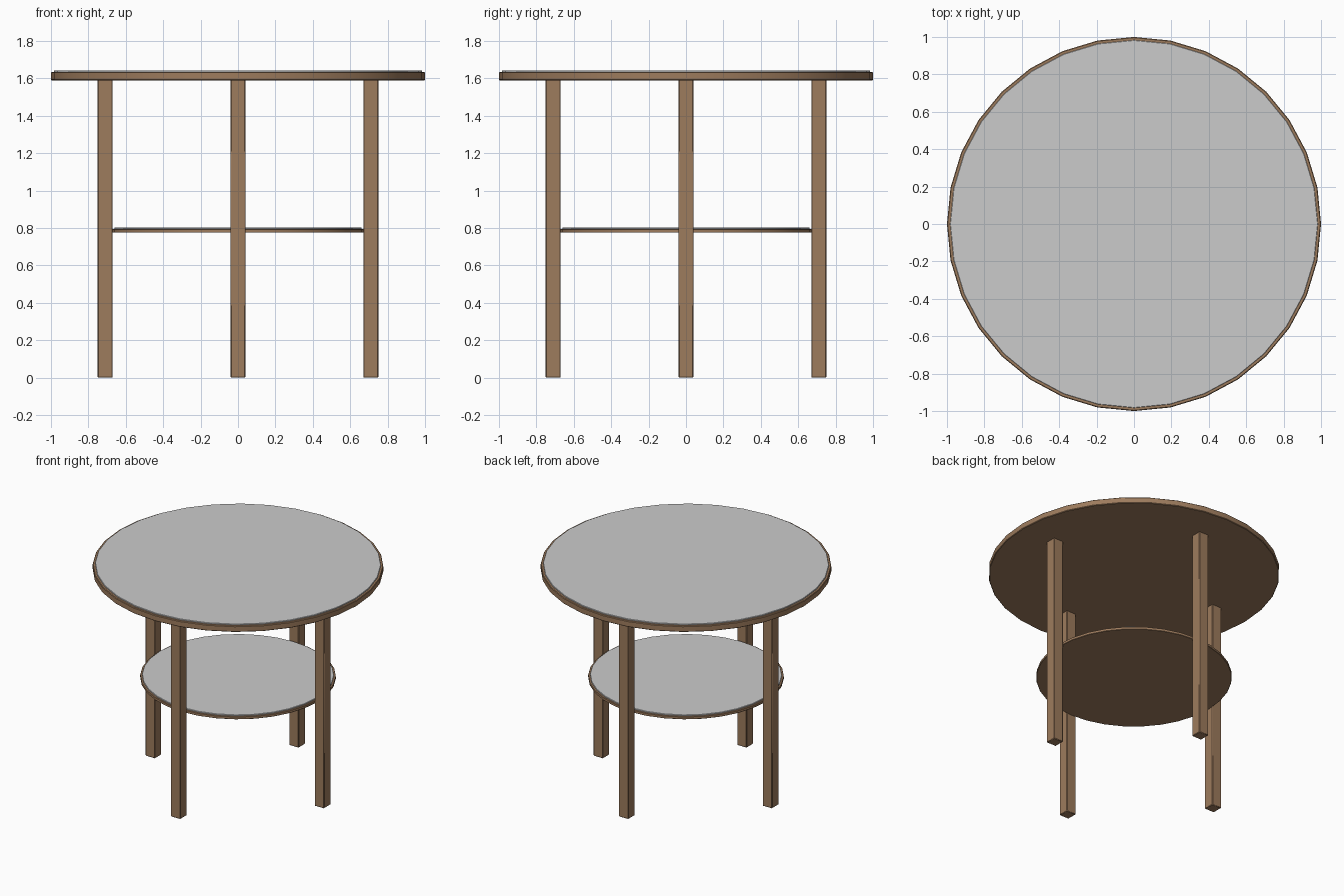
import bpy, math

if "Cube" in bpy.data.objects:
    bpy.data.objects.remove(bpy.data.objects["Cube"])

def material(name, rgb):
    m = bpy.data.materials.new(name)
    m.diffuse_color = (*rgb, 1)
    m.use_nodes = True
    m.node_tree.nodes["Principled BSDF"].inputs["Base Color"].default_value = m.diffuse_color
    return m

wood = material("brown wood", (0.34, 0.20, 0.11))
grey = material("pale grey", (0.60, 0.60, 0.60))

def finish(ob, name, mat, bevel):
    ob.name = name
    ob.data.materials.append(mat)
    b = ob.modifiers.new("soft edge", 'BEVEL')
    b.width = bevel
    b.segments = 1
    b.limit_method = 'ANGLE'
    b.angle_limit = math.radians(40)

def disc(name, r, z0, z1, mat, bevel):
    bpy.ops.mesh.primitive_cylinder_add(vertices=32, radius=r, depth=z1 - z0,
                                        location=(0, 0, (z0 + z1) / 2))
    ob = bpy.context.object
    bpy.ops.object.shade_smooth_by_angle(angle=math.radians(30))
    finish(ob, name, mat, bevel)

# Table top and lower shelf, each a wooden disc with a pale inlay
disc("table_top", 1.0, 1.59, 1.635, wood, 0.004)
disc("table_top_inlay", 0.983, 1.63, 1.643, grey, 0.002)
disc("lower_shelf", 0.673, 0.775, 0.795, wood, 0.002)
disc("lower_shelf_inlay", 0.66, 0.79, 0.803, grey, 0.002)

# Four square legs, front, back and both sides
for name, x, y in (("front_leg", 0, -1), ("back_leg", 0, 1),
                   ("left_leg", -1, 0), ("right_leg", 1, 0)):
    bpy.ops.mesh.primitive_cube_add(size=1, location=(x * 0.71, y * 0.71, 0.7975))
    ob = bpy.context.object
    ob.scale = (0.08, 0.08, 1.595)
    bpy.ops.object.transform_apply(location=False, rotation=False, scale=True)
    bpy.ops.object.shade_smooth_by_angle(angle=math.radians(50))
    finish(ob, name, wood, 0.004)
